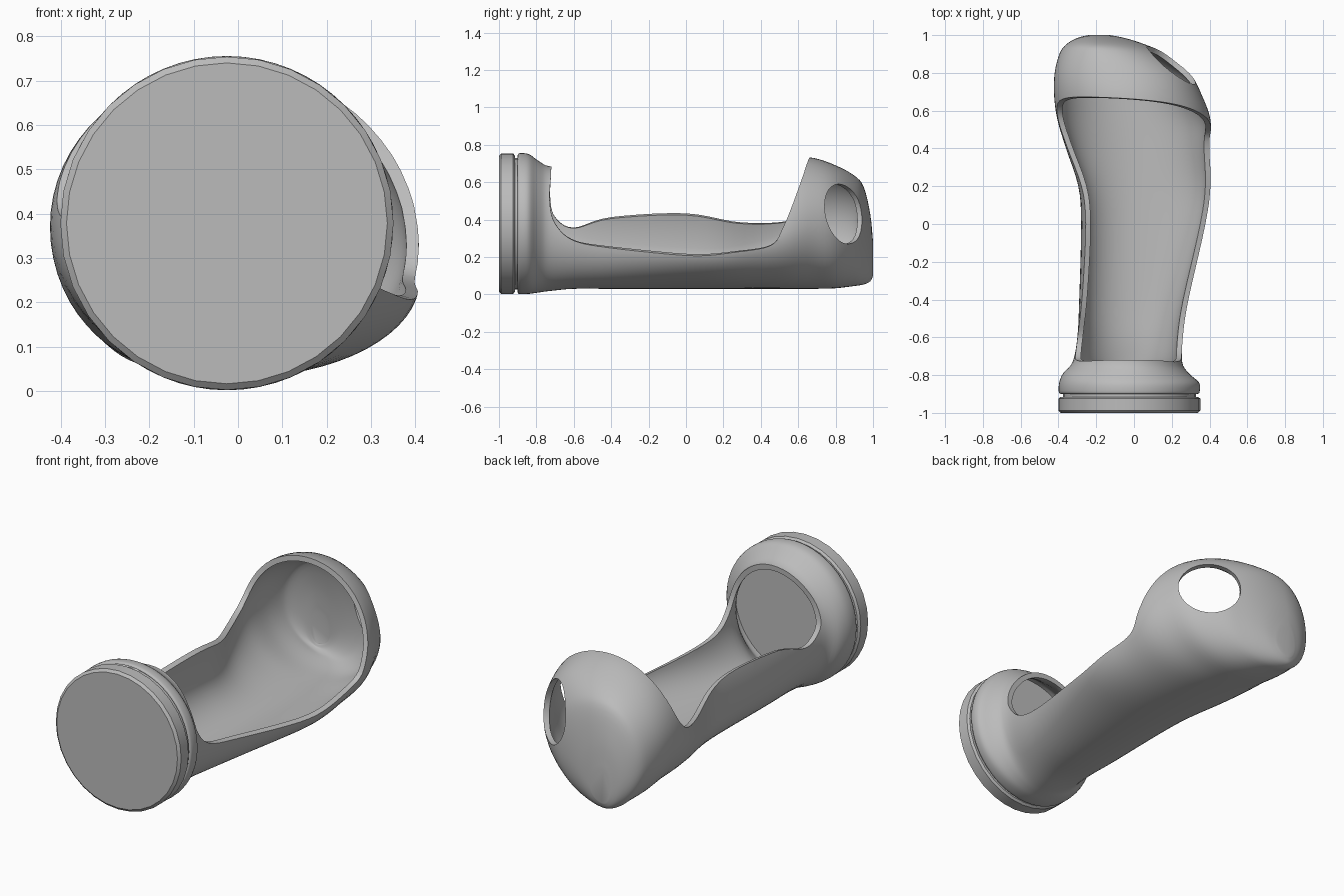
import bpy, bmesh, math
from mathutils import Vector

if "Cube" in bpy.data.objects:
    bpy.data.objects.remove(bpy.data.objects["Cube"])

grey = bpy.data.materials.new("plain grey")
grey.use_nodes = True
COLOUR = (0.5, 0.5, 0.5, 1)
grey.diffuse_color = COLOUR
grey.node_tree.nodes["Principled BSDF"].inputs["Base Color"].default_value = COLOUR
DISC_X, DISC_Z = -0.025, 0.378


def smooth_path(points, steps):
    """Catmull-Rom interpolation of tuples of any length."""
    out = []
    for i in range(len(points) - 1):
        a, b, c, d = (points[min(max(i + k, 0), len(points) - 1)] for k in (-1, 0, 1, 2))
        for s in range(steps):
            t = s / steps
            out.append(tuple(
                q + 0.5 * t * (r - p + t * (2 * p - 5 * q + 4 * r - u + t * (3 * (q - r) + u - p)))
                for p, q, r, u in zip(a, b, c, d)))
    return out + [points[-1]]


def loft(name, rings, cap_start=True, cap_end=True):
    """Skin a list of equal rings into an object."""
    bm = bmesh.new()
    loops = [[bm.verts.new(p) for p in ring] for ring in rings]
    n = len(loops[0])
    for a, b in zip(loops, loops[1:]):
        for i in range(n):
            j = (i + 1) % n
            bm.faces.new((a[i], a[j], b[j], b[i]))
    if cap_start:
        bm.faces.new(loops[0])
    if cap_end:
        bm.faces.new(loops[-1])
    bmesh.ops.recalc_face_normals(bm, faces=bm.faces)
    mesh = bpy.data.meshes.new(name)
    bm.to_mesh(mesh)
    bm.free()
    mesh.materials.append(grey)
    obj = bpy.data.objects.new(name, mesh)
    bpy.context.collection.objects.link(obj)
    return obj


def shade(obj, degrees):
    bpy.ops.object.select_all(action="DESELECT")
    obj.select_set(True)
    bpy.context.view_layer.objects.active = obj
    bpy.ops.object.shade_smooth_by_angle(angle=math.radians(degrees))


def section(y, left, right, bottom, top, cx, cz, power, count=64):
    """Rounded cross-section with its own radius in each direction."""
    ring = []
    for i in range(count):
        a = 2 * math.pi * i / count
        c, s = math.cos(a), math.sin(a)
        u = math.copysign(abs(c) ** (2 / power), c)
        v = math.copysign(abs(s) ** (2 / power), s)
        ring.append((cx + u * (right - cx if u > 0 else cx - left),
                     y, cz + v * (top - cz if v > 0 else cz - bottom)))
    return ring


# Body shell: y, left, right, bottom, top, centre x, centre z, roundness
stations = [
    (-0.90, -0.385, 0.335, 0.01, 0.745, -0.025, 0.378, 2),
    (-0.89, -0.398, 0.347, 0.002, 0.755, -0.025, 0.378, 2),
    (-0.84, -0.396, 0.345, 0.003, 0.75, -0.025, 0.378, 2),
    (-0.79, -0.375, 0.29, 0.01, 0.715, -0.025, 0.375, 2),
    (-0.73, -0.325, 0.255, 0.018, 0.685, -0.02, 0.36, 2),
    (-0.60, -0.3, 0.26, 0.03, 0.68, -0.01, 0.32, 2.1),
    (-0.40, -0.29, 0.29, 0.03, 0.68, 0, 0.28, 2.1),
    (0.00, -0.28, 0.385, 0.03, 0.7, 0, 0.25, 2),
    (0.20, -0.295, 0.41, 0.03, 0.7, 0, 0.25, 2),
    (0.40, -0.36, 0.405, 0.03, 0.72, 0, 0.29, 2),
    (0.55, -0.405, 0.405, 0.03, 0.735, -0.01, 0.34, 2),
    (0.68, -0.423, 0.36, 0.03, 0.73, -0.03, 0.37, 2),
    (0.80, -0.42, 0.295, 0.033, 0.69, -0.06, 0.36, 2.1),
    (0.90, -0.395, 0.17, 0.045, 0.635, -0.12, 0.33, 2.1),
    (0.95, -0.36, 0.06, 0.053, 0.575, -0.17, 0.29, 2.1),
    (0.985, -0.3, -0.05, 0.07, 0.43, -0.2, 0.23, 2),
    (1.00, -0.24, -0.13, 0.1, 0.28, -0.2, 0.17, 2),
]
body = loft("body_shell", [section(*s) for s in smooth_path(stations, 4)], cap_start=False)

# Opening cutter: left and right rim outlines joined across the body
left_rim = [(-0.715, 1.0), (-0.72, 0.68), (-0.725, 0.52), (-0.7, 0.42), (-0.6, 0.37), (-0.4, 0.45),
            (0, 0.485), (0.3, 0.405), (0.52, 0.39), (0.62, 0.44), (0.67, 0.56), (0.69, 0.75), (0.69, 1.0)]
right_rim = [(-0.715, 1.0), (-0.72, 0.68), (-0.73, 0.5), (-0.7, 0.37), (-0.6, 0.27), (-0.4, 0.215),
             (0, 0.2), (0.25, 0.225), (0.45, 0.26), (0.52, 0.36), (0.58, 0.52), (0.635, 0.73), (0.67, 1.0)]


def rim_ring(x):
    blend = (x + 0.4) / 0.8
    return [(x, p[0] + (q[0] - p[0]) * blend, p[1] + (q[1] - p[1]) * blend)
            for p, q in zip(smooth_path(left_rim, 5), smooth_path(right_rim, 5))]


opening = loft("opening_cutter", [rim_ring(-0.5 + 0.05 * i) for i in range(21)])

# Round hole cutter through the slanted back wall
axis = Vector((0.5, 0.866, 0))
side = axis.cross(Vector((0, 0, 1)))


def hole_ring(distance):
    middle = Vector((0.21, 0.865, 0.43)) + axis * distance
    return [middle + 0.16 * (side * math.cos(a) + Vector((0, 0, math.sin(a))))
            for a in (2 * math.pi * i / 40 for i in range(40))]


hole = loft("hole_cutter", [hole_ring(-0.15), hole_ring(0.2)])

# Wall thickness, then the cuts
wall = body.modifiers.new("wall", "SOLIDIFY")
wall.thickness = 0.028
wall.offset = -1
for cutter in (opening, hole):
    cut = body.modifiers.new(cutter.name, "BOOLEAN")
    cut.object = cutter
    cut.solver = "EXACT"
    cutter.hide_render = True
    cutter.hide_viewport = True
bpy.context.view_layer.update()
result = bpy.data.meshes.new_from_object(body.evaluated_get(bpy.context.evaluated_depsgraph_get()))
body.modifiers.clear()
body.data = result
shade(body, 40)
for cutter in (opening, hole):
    bpy.data.objects.remove(cutter)


# End cap: a bevelled disc with a narrow neck behind it for the groove
def disc(name, profile):
    rings = [section(y, DISC_X - r, DISC_X + r, DISC_Z - r, DISC_Z + r, DISC_X, DISC_Z, 2, 32)
             for y, r in profile]
    shade(loft(name, rings), 30)


disc("end_cap", [(-1.0, 0.362), (-0.988, 0.376), (-0.925, 0.376), (-0.915, 0.365)])
disc("groove_neck", [(-0.92, 0.352), (-0.88, 0.352)])
